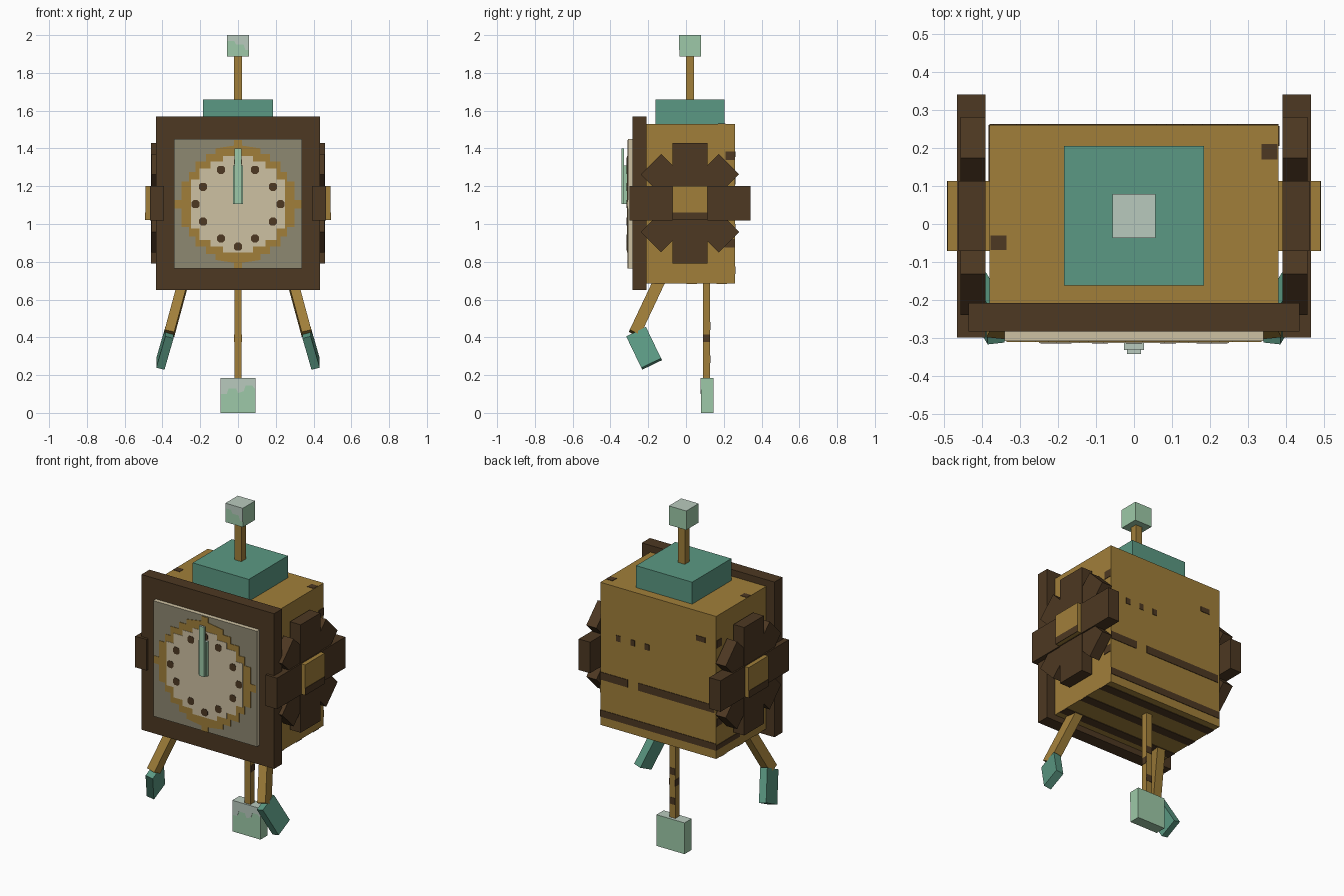
import bpy, bmesh, math
from mathutils import Matrix, Vector

if "Cube" in bpy.data.objects:
    bpy.data.objects.remove(bpy.data.objects["Cube"])


def material(name, r, g, b):
    lin = [((c / 255 + 0.055) / 1.055) ** 2.4 for c in (r, g, b)] + [1]
    m = bpy.data.materials.new(name)
    m.use_nodes = True
    m.diffuse_color = lin
    m.node_tree.nodes["Principled BSDF"].inputs["Base Color"].default_value = lin
    return m


GOLD = material("gold wood", 161, 127, 58)
BROWN = material("dark brown wood", 77, 56, 34)
TEAL = material("teal", 91, 153, 131)
MINT = material("light green", 158, 201, 168)
PALE = material("pale grey green", 185, 202, 190)
CREAM = material("cream", 206, 193, 162)
OLIVE = material("olive grey", 141, 136, 113)


def finish(name, bm, mats):
    bmesh.ops.recalc_face_normals(bm, faces=bm.faces)
    me = bpy.data.meshes.new(name)
    bm.to_mesh(me)
    bm.free()
    for m in mats:
        me.materials.append(m)
    ob = bpy.data.objects.new(name, me)
    bpy.context.collection.objects.link(ob)
    return ob


def box(name, x, y, z, mat, special=None, facing=None):
    """Box from ranges; faces pointing along `facing` take the special colour."""
    bm = bmesh.new()
    size = (x[1] - x[0], y[1] - y[0], z[1] - z[0])
    mid = Vector((sum(x), sum(y), sum(z))) / 2
    bmesh.ops.create_cube(bm, size=1, matrix=Matrix.Translation(mid) @ Matrix.Diagonal((*size, 1)))
    if special:
        bm.normal_update()
        for f in bm.faces:
            f.material_index = int(f.normal.dot(Vector(facing)) > 0.9)
    return finish(name, bm, [mat, special] if special else [mat])


def limb(name, low, high, width, depth, mat):
    """Box whose long axis runs from low to high."""
    low, high = Vector(low), Vector(high)
    axis = (high - low).normalized()
    side = Vector((1, 0, 0))
    side = (side - axis * side.dot(axis)).normalized()
    rot = Matrix((side, axis.cross(side), axis)).transposed().to_4x4()
    bm = bmesh.new()
    bmesh.ops.create_cube(bm, size=1, matrix=Matrix.Translation((low + high) / 2) @ rot
                          @ Matrix.Diagonal((width, depth, (high - low).length, 1)))
    return finish(name, bm, [mat])


def front_plate(name, pts, y, mat, thick=0.004):
    """Thin plate with an x/z outline; its front lies at y."""
    bm = bmesh.new()
    face = bm.faces.new([bm.verts.new((px, y, pz)) for px, pz in pts])
    ext = bmesh.ops.extrude_face_region(bm, geom=[face])
    moved = [v for v in ext["geom"] if isinstance(v, bmesh.types.BMVert)]
    bmesh.ops.translate(bm, verts=moved, vec=(0, thick, 0))
    return finish(name, bm, [mat])


def four_way(quarter, cz):
    """Mirror a quarter outline (top centre to right side) into a closed loop."""
    right = quarter + [(px, -pz) for px, pz in reversed(quarter)]
    loop = right + [(-px, pz) for px, pz in reversed(right)]
    return [(px, cz + pz) for px, pz in loop]


# Case and front frame
box("case", (-.38, .38), (-.22, .26), (.685, 1.53), GOLD)
box("front_frame", (-.435, .435), (-.283, -.208), (.65, 1.57), BROWN)
box("dial_panel", (-.34, .34), (-.308, -.28), (.765, 1.45), CREAM, OLIVE, (0, -1, 0))

# Dial with stepped edges
DIAL_Z = 1.105
ring = [(.022, .34), (.022, .31), (.12, .295), (.12, .265), (.17, .265), (.17, .225), (.225, .225),
        (.225, .17), (.26, .17), (.26, .12), (.3, .12), (.3, .022), (.335, .022)]
inner = [(.08, .255), (.08, .225), (.145, .225), (.145, .19), (.205, .19),
         (.205, .13), (.25, .13), (.25, .075)]
front_plate("dial_ring", four_way(ring, DIAL_Z), -.311, GOLD)
front_plate("dial_face", four_way(inner, DIAL_Z), -.313, CREAM)
for i in range(12):
    a = i * math.pi / 6
    dx, dz = .225 * math.sin(a), DIAL_Z + .225 * math.cos(a)
    if i % 6 and i % 3:
        dx, dz = (math.copysign(.09 if abs(dx) < .15 else .185, dx),
                  DIAL_Z + math.copysign(.182 if abs(dx) < .15 else .092, math.cos(a)))
    r = .021
    k = r * .5
    front_plate(f"hour_mark_{i}", [(dx - k, dz - r), (dx + k, dz - r), (dx + r, dz - k), (dx + r, dz + k),
                                   (dx + k, dz + r), (dx - k, dz + r), (dx - r, dz + k), (dx - r, dz - k)],
                -.315, BROWN)

# Clock hands
box("hour_hand", (-.026, .026), (-.331, -.313), (1.105, 1.31), MINT, PALE, (0, 0, 1))
box("minute_hand", (-.018, .018), (-.342, -.329), (1.105, 1.4), MINT, PALE, (0, 0, 1))

# Finial on the roof
box("roof_block", (-.184, .184), (-.162, .205), (1.53, 1.66), TEAL)
box("roof_rod", (-.022, .022), (0, .042), (1.66, 1.89), GOLD)
box("roof_cube", (-.057, .057), (-.035, .079), (1.887, 2), MINT, PALE, (0, 0, 1))
front_plate("roof_cube_patch", [(-.057, 2), (-.057, 1.97), (-.02, 1.97), (-.01, 1.95), (.03, 1.95),
                                (.04, 1.92), (.057, 1.92), (.057, 2)], -.037, PALE)

# Pendulum
box("pendulum_rod", (-.019, .019), (.09, .127), (.18, .69), GOLD)
box("pendulum_bob", (-.092, .092), (.08, .145), (0, .185), MINT, PALE, (0, 0, 1))
front_plate("bob_patch", [(-.092, .185), (-.092, .1), (-.06, .1), (-.05, .13), (-.01, .13), (0, .105),
                          (.03, .115), (.04, .145), (.075, .145), (.092, .125), (.092, .185)], .078, PALE)
for s in (-1, 1):
    xs = sorted((s * .015, s * .021))
    box("rod_side_band", xs, (.09, .127), (.375, .415), BROWN)
for z in (.285, .46):
    box("rod_back_band", (-.019, .019), (.125, .129), (z - .02, z + .02), BROWN)

# Gears, legs and feet on both sides
GEAR_Y, GEAR_Z = .021, 1.11
for s, label in ((1, "left"), (-1, "right")):
    for i in range(4):
        half, width = (.292, .152) if i % 2 else (.32, .184)
        outer = (.465, .457, .461, .457)[i]
        a = math.pi / 2 + i * math.pi / 4
        reach = Vector((0, math.sin(a) * half, math.cos(a) * half))
        mid = Vector((s * (.391 + outer) / 2, GEAR_Y, GEAR_Z))
        limb(f"{label}_gear_bar_{i}", mid - reach, mid + reach, outer - .391, width, BROWN)
    box(f"{label}_gear_hub", sorted((s * .38, s * .49)), (-.071, .113), (1.02, 1.2), GOLD)
    box(f"{label}_hub_band", sorted((s * .488, s * .492)), (-.071, .113), (1.02, 1.062), BROWN)
    limb(f"{label}_leg", (s * .363, -.272, .421), (s * .282, -.131, .72), .052, .063, GOLD)
    limb(f"{label}_foot", (s * .411, -.182, .259), (s * .363, -.262, .425), .045, .116, TEAL)
    # Worn patches on the case sides
    xs = sorted((s * .376, s * .383))
    box(f"{label}_side_patch_high", xs, (.21, .258), (1.34, 1.385), BROWN)
    box(f"{label}_side_patch_low", xs, (.205, .258), (.875, .92), BROWN)

# Painted boards on the back
for n, (x0, x1, z0, z1) in enumerate([(.2, .38, .955, 1), (-.37, .13, .955, 1), (-.38, .38, .735, .775),
                                      (-.31, -.25, 1.355, 1.385)]):
    box(f"back_stripe_{n}", (x0, x1), (.257, .263), (z0, z1), BROWN)
for x in (.26, .167, .073):
    box("back_dot", (x - .014, x + .014), (.257, .263), (1.21, 1.245), BROWN)

# Painted boards underneath and worn patches on top
for n, y in enumerate((.19, .03, -.14)):
    box(f"bottom_stripe_{n}", (-.38, .38), (y - .028, y + .028), (.682, .688), BROWN)
box("right_side_stripe", (-.383, -.377), (.04, .26), (.735, .765), BROWN)
box("top_patch_back", (.335, .378), (.17, .21), (1.527, 1.532), BROWN)
box("top_patch_front", (-.378, -.335), (-.068, -.03), (1.527, 1.532), BROWN)
